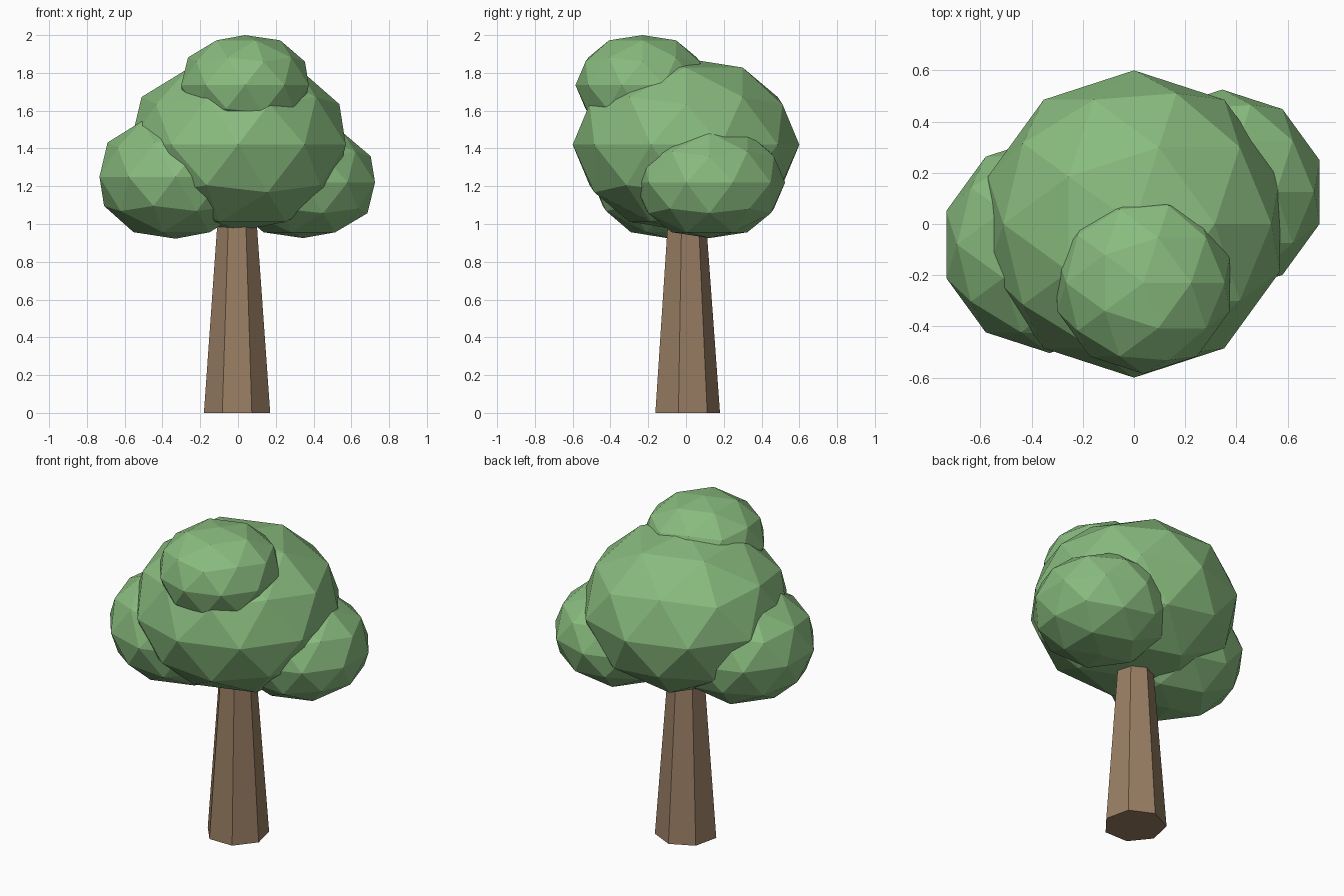
import bpy

cube = bpy.data.objects.get("Cube")
if cube:
    bpy.data.objects.remove(cube, do_unlink=True)


def make_material(name, rgb):
    mat = bpy.data.materials.new(name)
    mat.use_nodes = True
    color = (*rgb, 1.0)
    mat.diffuse_color = color
    for node in mat.node_tree.nodes:
        if node.type == "BSDF_PRINCIPLED":
            node.inputs["Base Color"].default_value = color
            node.inputs["Roughness"].default_value = 0.9
    return mat


leaf_green = make_material("leaf green", (0.25, 0.50, 0.21))
bark_brown = make_material("bark brown", (0.32, 0.21, 0.125))


def finish(name, mat):
    obj = bpy.context.object
    obj.name = obj.data.name = name
    obj.data.materials.append(mat)
    bpy.ops.object.shade_flat()
    return obj


def add_foliage(name, center, radius, height):
    """Faceted leaf clump, squashed in z with slightly flattened poles."""
    bpy.ops.mesh.primitive_ico_sphere_add(subdivisions=2, radius=1, location=center)
    clump = finish(name, leaf_green)
    for v in clump.data.vertices:
        z = max(-0.95, min(0.95, v.co.z))
        v.co = (v.co.x * radius, v.co.y * radius, z * height)


# Tapered seven-sided trunk, its top hidden in the foliage
bpy.ops.mesh.primitive_cone_add(vertices=7, radius1=0.18, radius2=0.1,
                                depth=1.1, location=(-0.005, 0, 0.55))
finish("trunk", bark_brown)

# Foliage clumps
add_foliage("main_foliage", (0, 0, 1.42), 0.6, 0.48)
add_foliage("top_foliage", (0.037, -0.23, 1.735), 0.355, 0.279)
add_foliage("left_foliage", (0.345, 0.125, 1.22), 0.4, 0.31)
add_foliage("right_foliage", (-0.33, -0.08, 1.25), 0.424, 0.345)
